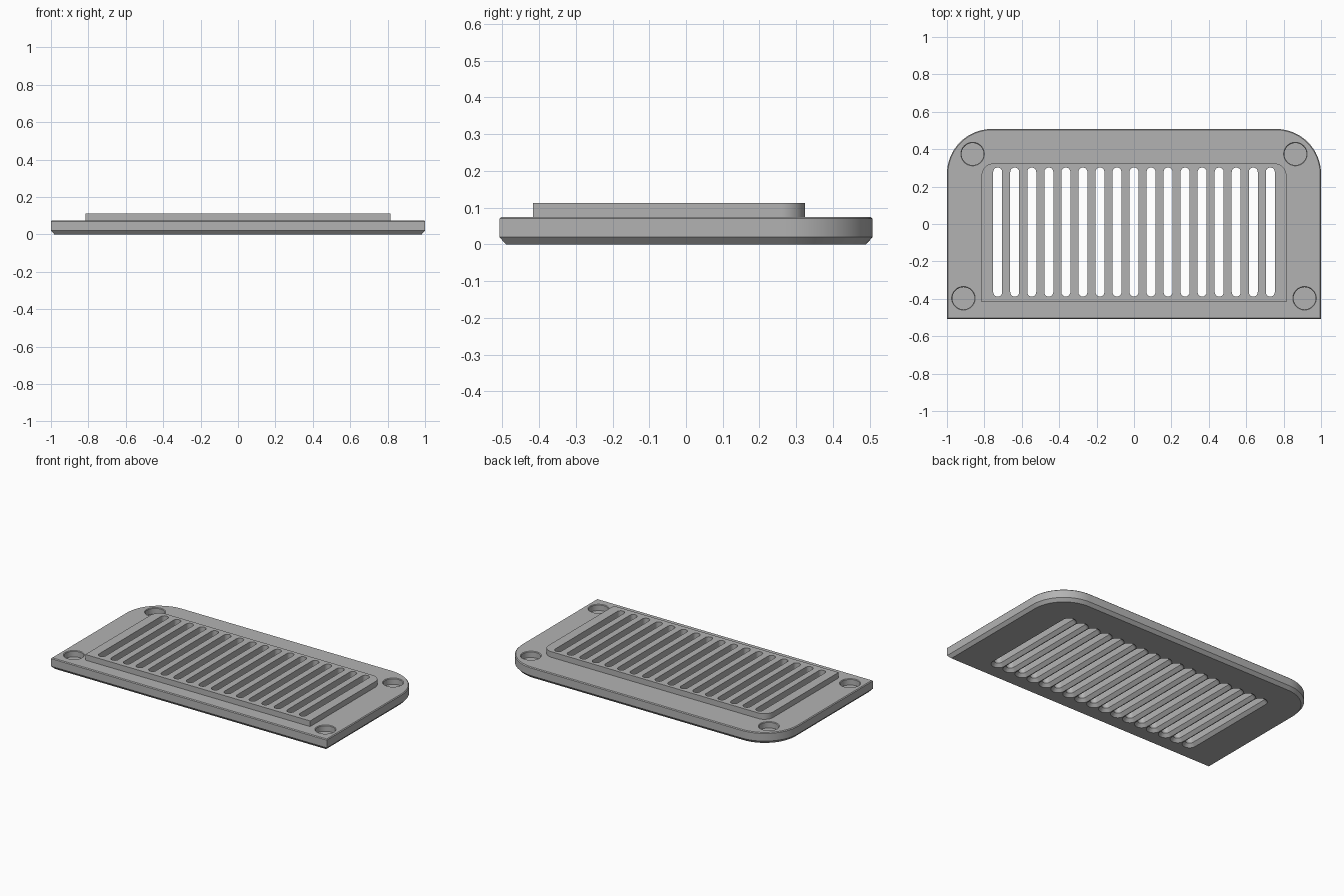
import bpy, bmesh
from math import sin, cos, pi

if "Cube" in bpy.data.objects:
    bpy.data.objects.remove(bpy.data.objects["Cube"])

# Single flat grey material
grey = bpy.data.materials.new("grey")
grey.use_nodes = True
colour = (0.45, 0.45, 0.45, 1)
grey.diffuse_color = colour
grey.node_tree.nodes["Principled BSDF"].inputs["Base Color"].default_value = colour


def arc(cx, cy, r, start, end, steps=16):
    """Points along an arc, angles in half turns."""
    angles = [pi * (start + (end - start) * i / steps) for i in range(steps + 1)]
    return [(cx + r * cos(a), cy + r * sin(a)) for a in angles]


def plate_outline(half_x, front, back, r, inset=0):
    """Square front corners, rounded back corners."""
    x, y0, y1, q = half_x - inset, front + inset, back - inset, r - inset
    return ([(-x, y0), (x, y0)]
            + arc(x - q, y1 - q, q, 0, 0.5) + arc(q - x, y1 - q, q, 0.5, 1))


def slot_outline(x, y0, y1, r):
    return arc(x, y1, r, 0, 1) + arc(x, y0, r, 1, 2)


def disc_outline(x, y, r, sides=48):
    return arc(x, y, r, 0, 2, sides)[:-1]


def loft(bm, layers):
    """Closed solid through (outline, z) layers, bottom to top."""
    rings = [[bm.verts.new((x, y, z)) for x, y in pts] for pts, z in layers]
    bm.faces.new(rings[0][::-1])
    bm.faces.new(rings[-1])
    n = len(rings[0])
    for low, high in zip(rings, rings[1:]):
        for i in range(n):
            j = (i + 1) % n
            bm.faces.new((low[i], low[j], high[j], high[i]))


def make_object(name, solids):
    bm = bmesh.new()
    for layers in solids:
        loft(bm, layers)
    mesh = bpy.data.meshes.new(name)
    bm.to_mesh(mesh)
    bm.free()
    mesh.materials.append(grey)
    obj = bpy.data.objects.new(name, mesh)
    bpy.context.collection.objects.link(obj)
    return obj


PLATE_TOP, PANEL_TOP = 0.075, 0.112

# Base plate with a chamfered underside and a fine top edge
base = (1, -0.508, 0.508, 0.24)
plate = make_object("vent_plate", [[
    (plate_outline(*base, 0.018), 0),
    (plate_outline(*base), 0.02),
    (plate_outline(*base), PLATE_TOP - 0.005),
    (plate_outline(*base, 0.005), PLATE_TOP)]])

# Raised panel around the slots
panel_shape = plate_outline(0.815, -0.417, 0.324, 0.065)
panel = make_object("raised_panel", [[(panel_shape, 0.04), (panel_shape, PANEL_TOP)]])

# Row of slots, flared on the underside
slots = []
for i in range(-8, 9):
    def ring(r):
        return slot_outline(i * 0.0911, -0.364, 0.278, r)
    slots.append([(ring(0.043), -0.05), (ring(0.043), 0),
                  (ring(0.024), 0.02), (ring(0.024), 0.2)])
slot_cutter = make_object("slot_cutter", slots)

# Blind corner recesses with a slightly broken rim
recesses = []
for x, y in ((0.863, 0.374), (0.912, -0.397)):
    for side in (-1, 1):
        recesses.append([(disc_outline(side * x, y, 0.059), 0.035),
                         (disc_outline(side * x, y, 0.059), PLATE_TOP - 0.004),
                         (disc_outline(side * x, y, 0.063), PLATE_TOP),
                         (disc_outline(side * x, y, 0.063), 0.2)])
recess_cutter = make_object("recess_cutter", recesses)

# Combine the parts and cut the openings
for tool, operation in ((panel, 'UNION'), (slot_cutter, 'DIFFERENCE'),
                        (recess_cutter, 'DIFFERENCE')):
    mod = plate.modifiers.new(tool.name, 'BOOLEAN')
    mod.operation = operation
    mod.solver = 'EXACT'
    mod.object = tool

bpy.ops.object.select_all(action='DESELECT')
plate.select_set(True)
bpy.context.view_layer.objects.active = plate
for mod in list(plate.modifiers):
    bpy.ops.object.modifier_apply(modifier=mod.name)
for tool in (panel, slot_cutter, recess_cutter):
    bpy.data.objects.remove(tool)

bpy.ops.object.shade_smooth_by_angle(angle=pi / 6)
